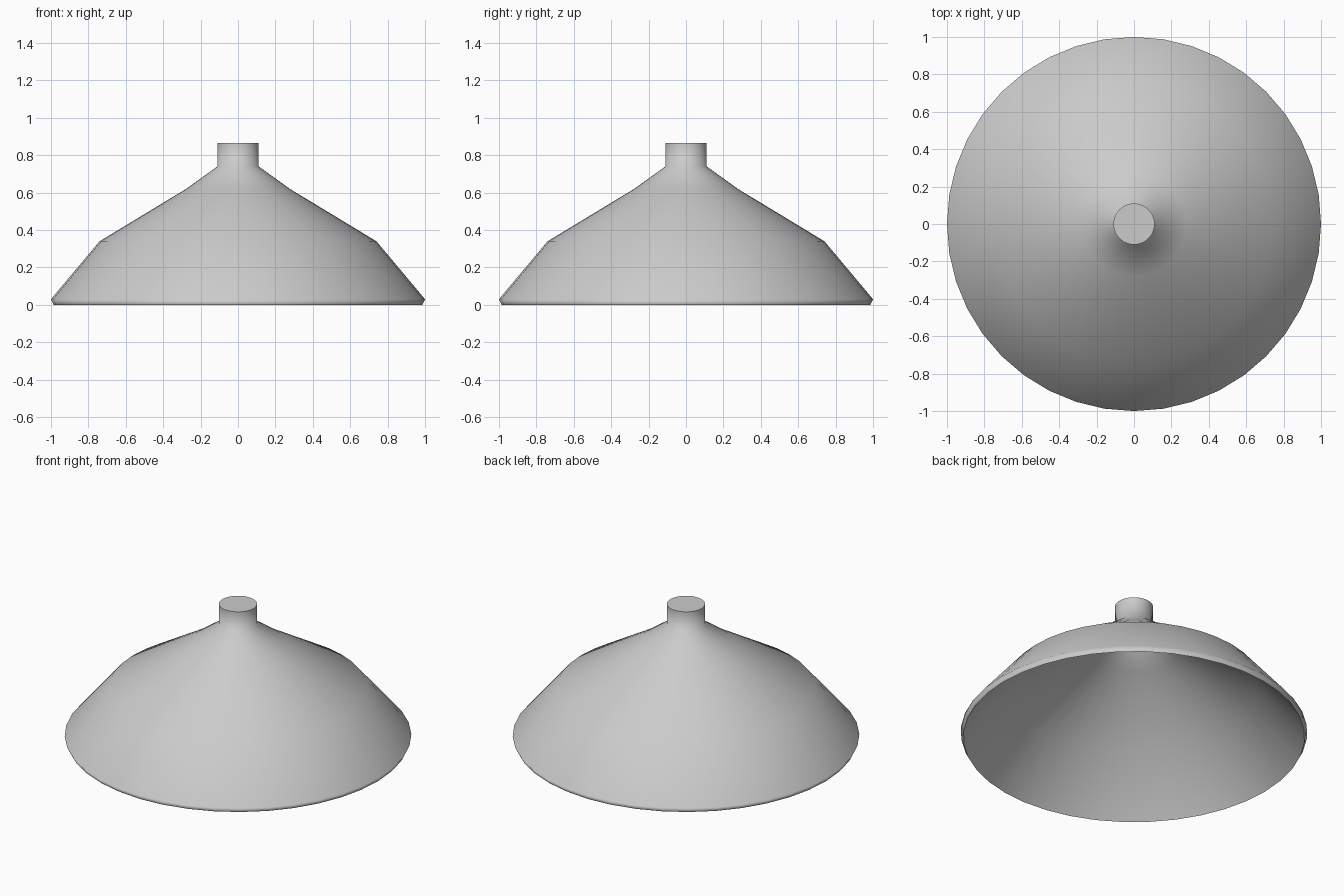
import bpy, bmesh, math

if "Cube" in bpy.data.objects:
    bpy.data.objects.remove(bpy.data.objects["Cube"])

SEGMENTS = 40


def lathe(name, profile, sharp_angle):
    """Spin a (radius, height) profile around z; radius 0 becomes a pole."""
    bm = bmesh.new()
    verts = [bm.verts.new((r, 0, z)) for r, z in profile]
    edges = [bm.edges.new(pair) for pair in zip(verts, verts[1:])]
    bmesh.ops.spin(bm, geom=verts + edges, cent=(0, 0, 0), axis=(0, 0, 1),
                   angle=math.tau, steps=SEGMENTS, use_duplicate=False)
    bmesh.ops.remove_doubles(bm, verts=bm.verts, dist=0.0005)
    bmesh.ops.recalc_face_normals(bm, faces=bm.faces)
    mesh = bpy.data.meshes.new(name)
    bm.to_mesh(mesh)
    bm.free()
    obj = bpy.data.objects.new(name, mesh)
    bpy.context.collection.objects.link(obj)
    bpy.context.view_layer.objects.active = obj
    obj.select_set(True)
    bpy.ops.object.shade_smooth_by_angle(angle=math.radians(sharp_angle))
    obj.select_set(False)
    # Large faces dominate the shading, so the thin rim reads crisp
    weighted = obj.modifiers.new("weighted_normals", "WEIGHTED_NORMAL")
    weighted.keep_sharp = True
    return obj


# Thin hollow shade and neck: outside down to the rim, then back up inside
outer = [(0, 0.866), (0.11, 0.866), (0.11, 0.74), (0.28, 0.618),
         (0.74, 0.34), (1.0, 0.03)]
inner = [(0.985, 0.0), (0.722, 0.312), (0.265, 0.588), (0.085, 0.715),
         (0.085, 0.836), (0, 0.836)]
lathe("lamp_shade", outer + inner, 80)
